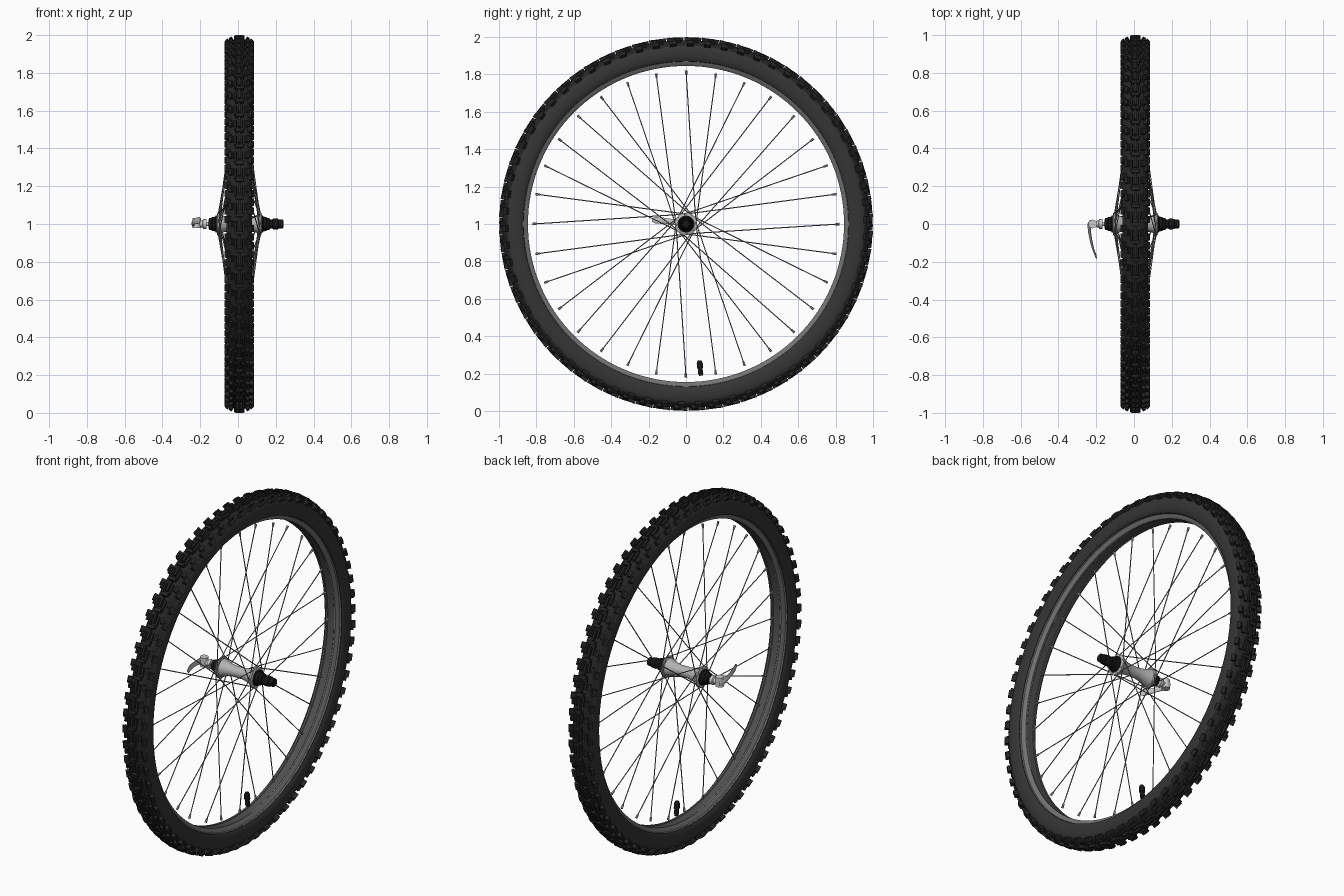
import bpy, bmesh
from math import sin, cos, pi, radians, copysign
from mathutils import Matrix, Vector

cube = bpy.data.objects.get("Cube")
if cube:
    bpy.data.objects.remove(cube)

AXLE = Vector((0, 0, 1))
MID = 0.007  # sideways offset of the wheel's middle plane


def material(name, v):
    m = bpy.data.materials.new(name)
    m.use_nodes = True
    m.diffuse_color = (v, v, v, 1)
    m.node_tree.nodes["Principled BSDF"].inputs["Base Color"].default_value = (v, v, v, 1)
    return m


TREAD = material("tread rubber", 0.018)
SIDEWALL = material("sidewall rubber", 0.035)
RIM = material("rim grey", 0.17)
CHANNEL = material("rim channel dark", 0.08)
SILVER = material("polished silver", 0.6)
HUB = material("hub silver", 0.45)
NIPPLE = material("nipple grey", 0.38)
SPOKE = material("spoke steel", 0.22)
BLACK = material("black plastic", 0.008)


def finish(name, bm, mats, smooth=True):
    bmesh.ops.recalc_face_normals(bm, faces=bm.faces)
    mesh = bpy.data.meshes.new(name)
    bm.to_mesh(mesh)
    bm.free()
    for m in mats:
        mesh.materials.append(m)
    ob = bpy.data.objects.new(name, mesh)
    bpy.context.collection.objects.link(ob)
    if smooth:
        bpy.ops.object.select_all(action='DESELECT')
        ob.select_set(True)
        bpy.context.view_layer.objects.active = ob
        bpy.ops.object.shade_smooth_by_angle(angle=radians(35))
    return ob


def radial(t, r, x=0.0):
    """Point on the wheel: t is measured from the top towards +y."""
    return AXLE + Vector((x, r * sin(t), r * cos(t)))


def lathe(name, profile, mats, steps=32, closed=False, rule=None):
    """Turn (x, radius) points about the axle."""
    bm = bmesh.new()
    rings = [[bm.verts.new(radial(2 * pi * i / steps, r, x)) for x, r in profile]
             for i in range(steps)]
    n = len(profile)
    for i in range(steps):
        a, b = rings[i], rings[(i + 1) % steps]
        for j in range(n if closed else n - 1):
            k = (j + 1) % n
            f = bm.faces.new((a[j], a[k], b[k], b[j]))
            if rule:
                f.material_index = rule(f.calc_center_median())
    if not closed:
        bm.faces.new([r[0] for r in rings])
        bm.faces.new([r[-1] for r in rings])
    return finish(name, bm, mats)


def mirrored(half):
    """Complete a half profile on the other side of the middle plane."""
    return [(MID + x, r) for x, r in half] + [(MID - x, r) for x, r in reversed(half)]


def rod(bm, a, b, r1, r2=None, sides=6):
    d = b - a
    mat = Matrix.Translation((a + b) / 2) @ d.to_track_quat('Z', 'Y').to_matrix().to_4x4()
    bmesh.ops.create_cone(bm, cap_ends=True, segments=sides, radius1=r1,
                          radius2=r1 if r2 is None else r2, depth=d.length, matrix=mat)


def tyre_section(phi):
    """Slightly squared oval cross-section, phi measured from the crown."""
    def squared(v):
        return copysign(abs(v) ** 0.84, v)
    return MID + 0.067 * squared(sin(phi)), 0.915 + 0.067 * squared(cos(phi))


# Tyre carcass: the crown is darker than the sidewalls
lathe("tyre", [tyre_section(radians(-128 + 256 * i / 26)) for i in range(27)],
      [SIDEWALL, TREAD], 128, True,
      lambda c: 1 if (c - AXLE).length > 0.957 else 0)

# Tread knobs
bm = bmesh.new()


def knob(t, phi, width, length, height=0.02):
    n = Vector((sin(phi), cos(phi) * sin(t), cos(phi) * cos(t)))
    tan = Vector((0, cos(t), -sin(t)))
    side = tan.cross(n)
    x, r = tyre_section(phi)
    pos = radial(t, r, x) + n * (height / 2 - 0.004)
    basis = Matrix((side * width, tan * length, n * (height + 0.004))).transposed().to_4x4()
    bmesh.ops.create_cube(bm, size=1, matrix=Matrix.Translation(pos) @ basis)


PITCH = 2 * pi / 66
for i in range(66):
    t = i * PITCH
    for s in (-1, 1):
        # outer shoulder blocks, then the staggered inner shoulder blocks
        knob(t + s * PITCH / 4, s * radians(52), 0.022, 0.036, 0.024)
        knob(t + PITCH * 0.5, s * radians(32), 0.017, 0.034)
        # legs of the U-shaped centre blocks
        knob(t + PITCH * 0.36, s * radians(13), 0.011, 0.056, 0.019)
    knob(t, 0, 0.042, 0.018, 0.02)
    knob(t + PITCH * 0.55, 0, 0.012, 0.06, 0.018)
finish("tread_knobs", bm, [TREAD], smooth=False)

# Rim with sloped grey walls and a darker centre channel
lathe("rim", mirrored([(0.05, 0.884), (0.05, 0.87), (0.044, 0.868), (0.038, 0.852),
                       (0.032, 0.845), (0.024, 0.845), (0.02, 0.849)]),
      [RIM, CHANNEL], 128, True,
      lambda c: 1 if abs(c.x - MID) < 0.023 and (c - AXLE).length < 0.87 else 0)

# Spokes and nipples, laced tangentially to two flanges
spokes, nipples = bmesh.new(), bmesh.new()
for i in range(32):
    t = 2 * pi * i / 32
    side = 1 if i % 2 == 0 else -1
    lean = 1 if i % 4 < 2 else -1
    a = radial(t + lean * radians(82), 0.053, MID + side * (0.11 + 0.004 * lean))
    b = radial(t, 0.82, MID + side * 0.003)
    rod(spokes, a, b, 0.0028)
    d = (b - a).normalized()
    rod(nipples, b - d * 0.024, b, 0.0052, 0.0068)
    bmesh.ops.create_icosphere(nipples, subdivisions=1, radius=0.006,
                               matrix=Matrix.Translation(a))
finish("spokes", spokes, [SPOKE])
finish("nipples", nipples, [NIPPLE])

# Hub shell: waisted barrel with two flanges
lathe("hub_shell", mirrored([(0.122, 0.04), (0.119, 0.046), (0.115, 0.06), (0.107, 0.06),
                             (0.102, 0.05), (0.085, 0.044), (0.06, 0.036), (0.03, 0.031)]),
      [HUB], 40)

# Black end cones, axle, and the nut opposite the lever
for name, s in (("left_cone", 1), ("right_cone", -1)):
    lathe(name, [(MID + s * x, r) for x, r in ((0.11, 0.045), (0.124, 0.045), (0.128, 0.039),
          (0.143, 0.037), (0.147, 0.033), (0.16, 0.031), (0.163, 0.02))], [BLACK], 32)
lathe("axle", [(-0.2, 0.011), (0.15, 0.011)], [SILVER], 16)
lathe("axle_nut", [(0.155, 0.025), (0.182, 0.025), (0.186, 0.03), (0.212, 0.028),
                   (0.215, 0.025), (0.237, 0.023), (0.24, 0.019)], [BLACK], 14)

# Quick release: cap, pivot barrel and curved lever
lathe("release_cap", [(-0.166, 0.018), (-0.168, 0.026), (-0.184, 0.026), (-0.188, 0.018),
                      (-0.205, 0.016)], [SILVER], 24)
bm = bmesh.new()
rod(bm, Vector((-0.219, 0.0, 0.978)), Vector((-0.219, 0.0, 1.032)), 0.023, sides=20)
finish("release_pivot", bm, [SILVER])

bm = bmesh.new()
path = [(-0.226, 0.022, 1.0, 0.008, 0.014), (-0.238, 0.0, 1.003, 0.008, 0.02),
        (-0.236, -0.04, 1.008, 0.008, 0.016), (-0.228, -0.085, 1.014, 0.007, 0.015),
        (-0.217, -0.13, 1.018, 0.006, 0.018), (-0.204, -0.165, 1.02, 0.005, 0.018),
        (-0.199, -0.182, 1.021, 0.003, 0.009)]
loops = [[bm.verts.new((x + w * cos(k * pi / 5), y, z + h * sin(k * pi / 5)))
          for k in range(10)] for x, y, z, w, h in path]
for a, b in zip(loops, loops[1:]):
    for k in range(10):
        bm.faces.new((a[k], a[(k + 1) % 10], b[(k + 1) % 10], b[k]))
bm.faces.new(loops[0])
bm.faces.new(loops[-1])
finish("release_lever", bm, [SILVER])

# Valve stem between two spokes at the bottom
bm = bmesh.new()
t = pi - pi / 32
for r1, r2, w1, w2 in ((0.815, 0.79, 0.011, 0.011), (0.805, 0.775, 0.014, 0.012),
                       (0.775, 0.745, 0.016, 0.016), (0.745, 0.733, 0.016, 0.01)):
    rod(bm, radial(t, r1, MID), radial(t, r2, MID), w1, w2, 14)
finish("valve", bm, [BLACK])
